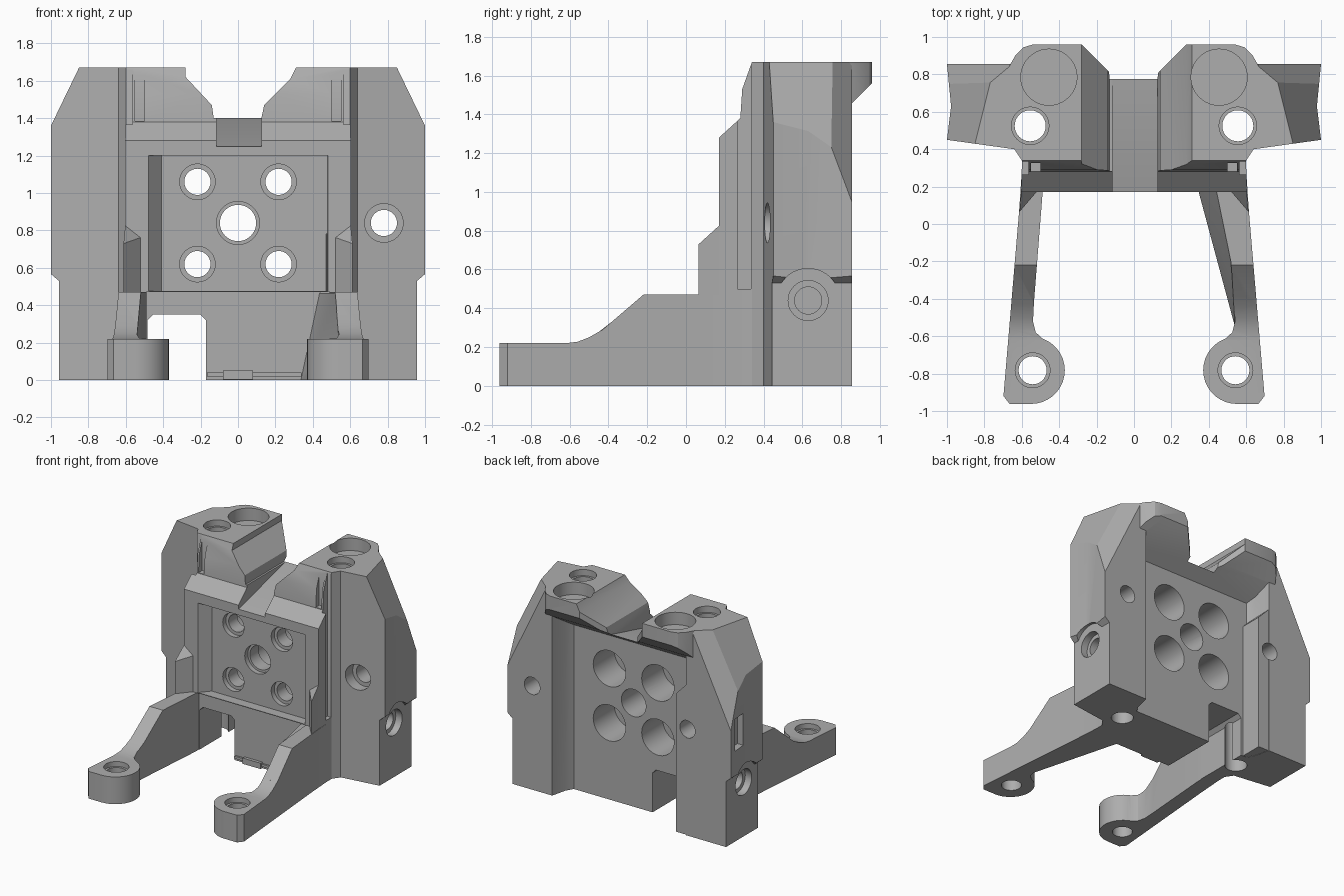
import bpy, bmesh, math
from mathutils import Vector

old = bpy.data.objects.get("Cube")
if old:
    bpy.data.objects.remove(old, do_unlink=True)

grey = bpy.data.materials.new("machined_grey")
grey.use_nodes = True
grey.diffuse_color = (0.42, 0.42, 0.42, 1)
grey.node_tree.nodes["Principled BSDF"].inputs["Base Color"].default_value = (0.42, 0.42, 0.42, 1)


def make(name, bm):
    bmesh.ops.recalc_face_normals(bm, faces=bm.faces)
    mesh = bpy.data.meshes.new(name)
    bm.to_mesh(mesh)
    bm.free()
    mesh.materials.append(grey)
    ob = bpy.data.objects.new(name, mesh)
    bpy.context.collection.objects.link(ob)
    return ob


def place(axis, a, b, h):
    # Outline plane: x -> (y, z), y -> (x, z), z -> (x, y)
    return {"x": (h, a, b), "y": (a, h, b), "z": (a, b, h)}[axis]


def prism(name, axis, pts, lo, hi):
    bm = bmesh.new()
    low = [bm.verts.new(place(axis, a, b, lo)) for a, b in pts]
    top = [bm.verts.new(place(axis, a, b, hi)) for a, b in pts]
    bm.faces.new(low)
    bm.faces.new(top)
    for i in range(len(pts)):
        j = (i + 1) % len(pts)
        bm.faces.new((low[i], low[j], top[j], top[i]))
    return make(name, bm)


def box(name, x0, x1, y0, y1, z0, z1):
    return prism(name, "z", [(x0, y0), (x1, y0), (x1, y1), (x0, y1)], z0, z1)


def rod(name, axis, a, b, r, lo, hi, n=40):
    ring = [(a + r * math.cos(math.tau * i / n), b + r * math.sin(math.tau * i / n)) for i in range(n)]
    return prism(name, axis, ring, lo, hi)


def hull(name, pts):
    bm = bmesh.new()
    for p in pts:
        bm.verts.new(p)
    bmesh.ops.convex_hull(bm, input=bm.verts)
    bmesh.ops.dissolve_limit(bm, angle_limit=0.01, verts=bm.verts, edges=bm.edges)
    return make(name, bm)


def combine(target, other, op):
    mod = target.modifiers.new("bool", "BOOLEAN")
    mod.operation, mod.solver, mod.object = op, "EXACT", other
    graph = bpy.context.evaluated_depsgraph_get()
    mesh = bpy.data.meshes.new_from_object(target.evaluated_get(graph))
    target.modifiers.clear()
    target.data = mesh
    bpy.data.objects.remove(other, do_unlink=True)


def add(other):
    combine(body, other, "UNION")


def cut(other):
    combine(body, other, "DIFFERENCE")


def mir(pts, s):
    return [(s * p[0], *p[1:]) for p in pts]


def slice_off(ob, a, b, c, s):
    # Remove everything outside the plane through three points
    a, b, c = (Vector(p) for p in mir((a, b, c), s))
    n = (b - a).cross(c - a)
    if n.x * s < 0:
        n.negate()
    bm = bmesh.new()
    bm.from_mesh(ob.data)
    res = bmesh.ops.bisect_plane(bm, geom=bm.verts[:] + bm.edges[:] + bm.faces[:],
                                 plane_co=a, plane_no=n, clear_outer=True)
    edges = [e for e in res["geom_cut"] if isinstance(e, bmesh.types.BMEdge)]
    bmesh.ops.holes_fill(bm, edges=[e for e in bm.edges if e.is_boundary] or edges)
    bmesh.ops.recalc_face_normals(bm, faces=bm.faces)
    bm.to_mesh(ob.data)
    bm.free()


# Central plate with rear overhang, trimmed to its plan outline
body = prism("bracket_body", "x", [
    (.2, 0), (.2, .47), (.17, .47), (.17, 1.28), (.28, 1.38), (.29, 1.53), (.34, 1.67),
    (.96, 1.67), (.96, 1.56), (.85, 1.45), (.67, 1.33), (.67, 0)], -.8, .8)
half = [(.1, .78), (.28, .96), (.54, .96), (.59, .945), (.635, .9), (.68, .82),
        (.7, .7), (.6, .6), (.6, .3), (.605, .1)]
combine(body, prism("plan", "z", half + mir(half[::-1], -1), -.1, 1.8), "INTERSECT")

# Front pocket with one sloped side
cut(hull("pocket", [(x, y, z) for z in (.475, 1.2)
                    for x, y in ((-.54, .1), (-.41, .25), (.485, .1), (.475, .25))]))

# Saddle between the towers and its ramped channel
cut(prism("saddle", "y", [(-.28, 1.8), (-.28, 1.62), (-.14, 1.47), (-.13, 1.4), (.125, 1.4),
                          (.14, 1.47), (.28, 1.61), (.31, 1.67), (.31, 1.8)], 0, 1.2))
cut(prism("channel", "x", [(.1, 1.23), (.85, 1.42), (.1, 1.5)], -.115, .125))

for s in (1, -1):
    # Wing with sloped shoulder and chamfered rear corner
    wing = prism("wing", "z", mir([(.56, .34), (.6, .34), (.64, .4), (1, .45), (.978, .63), (1, .855),
                                   (.6, .855), (.57, .73), (.53, .66), (.53, .4)], s), 0, 1.67)
    slice_off(wing, (1, .45, 1.36), (.85, .43, 1.67), (.77, .75, 1.67), s)
    slice_off(wing, (1, .855, .95), (1, .745, 1.22), (.77, .755, 1.67), s)
    add(wing)

    # Lower step on the wing side, arched over the side hole
    x0, x1 = sorted((s * .957, s * 1.1))
    cut(prism("step", "y", mir([(.957, -.1), (.957, .53), (1.01, .575), (1.1, .575), (1.1, -.1)], s), .3, 1))
    cut(rod("arch", "x", .63, .44, .165, x0, x1))

    # Leg: side profile trimmed by a plan outline with a round foot
    leg = prism("leg", "x", [(-1, 0), (-1, .22), (-.62, .22), (-.56, .227), (-.5, .25), (-.43, .29),
                             (-.22, .47), (.3, .47), (.3, 0)], *sorted((s * .3, s * .8)))
    foot = [(.55 + .18 * math.cos(math.radians(a)), -.782 + .18 * math.sin(math.radians(a)))
            for a in range(270, 105, -10)]
    plan = [(.6, .28), (.615, .06), (.698, -.92), (.665, -.962)] + foot + [
        (.525, -.58), (.54, -.52), (.535, -.42), (.49, .15), (.49, .28)]
    combine(leg, prism("plan", "z", mir(plan, s), -.1, 1), "INTERSECT")
    add(leg)

    # Triangular gusset between leg and frame
    add(hull("gusset", mir([(.612, .065, .4), (.598, .23, .4), (.47, .23, .4),
                            (.612, .065, .73), (.598, .23, .88), (.47, .23, .78)], s)))

    # Vertical groove beside the frame
    gx = sorted((s * .565, s * .66))
    cut(box("groove", *gx, .265, .335, .5, 1.8))
    cut(box("tower_slot", *sorted((s * .5, s * .55)), .2, .325, 1.385, 1.8))

# Widened root on the left leg
add(hull("leg_rib", [(.33, .23, 0), (.59, .23, 0), (.54, -.55, 0), (.6, -.55, 0), (.54, -.55, .2),
                     (.6, -.55, .2), (.43, .23, .465), (.59, .23, .465), (.52, -.21, .465), (.59, -.21, .465)]))

# Boss on the rear of the right wing, and the opening below the plate
add(prism("rear_boss", "y", [(-.505, .002), (-.505, 1.12), (-.62, 1.24), (-.7, 1.24), (-.7, .002)], .6, .85))
cut(prism("opening", "y", [(-.485, -.1), (-.485, .32), (-.455, .35), (-.2, .35),
                           (-.17, .32), (-.17, -.1)], -.2, 1))
cut(box("side_window", -1.1, -.93, .67, .79, .76, 1.02))

# Small retaining clips at the bottom front edge
add(box("clip_strip", -.165, .34, .185, .25, .02, .04))
add(box("clip", -.08, .08, .175, .25, .003, .05))

# Plate holes, counterbored from front and back
for x, z, r, front, back in [(0, .84, .097, .115, .11)] + [
        (sx * .217, z, .07, .095, .145) for sx in (1, -1) for z in (.62, 1.06)]:
    cut(rod("bore", "y", x, z, r, 0, 1.2))
    cut(rod("front_bore", "y", x, z, front, 0, .29))
    cut(rod("back_bore", "y", x, z, back, .4, 1.2))

for s in (1, -1):
    # Tower, foot and side holes
    cut(rod("tower_pocket", "z", s * .455, .785, .15, 1.57, 1.8))
    cut(rod("tower_bore", "z", s * .555, .525, .083, -.1, 1.8))
    cut(rod("tower_counterbore", "z", s * .555, .525, .1, 1.62, 1.8))
    cut(rod("foot_bore", "z", s * .542, -.782, .075, -.1, .5))
    cut(rod("foot_counterbore", "z", s * .542, -.782, .093, .18, .5))
    cut(rod("side_counterbore", "x", .63, .44, .103, *sorted((s * .9, s * 1.1))))
    cut(rod("side_bore", "x", .63, .44, .07, *sorted((s * .65, s * 1.1))))

# Wing holes: through on the left, blind on the right
cut(rod("wing_bore", "y", .78, .84, .07, .2, 1))
cut(rod("wing_counterbore", "y", .78, .84, .103, .2, .5))
cut(rod("blind_bore", "y", -.61, .86, .07, .68, 1))

bpy.ops.object.select_all(action="DESELECT")
body.select_set(True)
bpy.context.view_layer.objects.active = body
bpy.ops.object.shade_smooth_by_angle(angle=math.radians(20))
